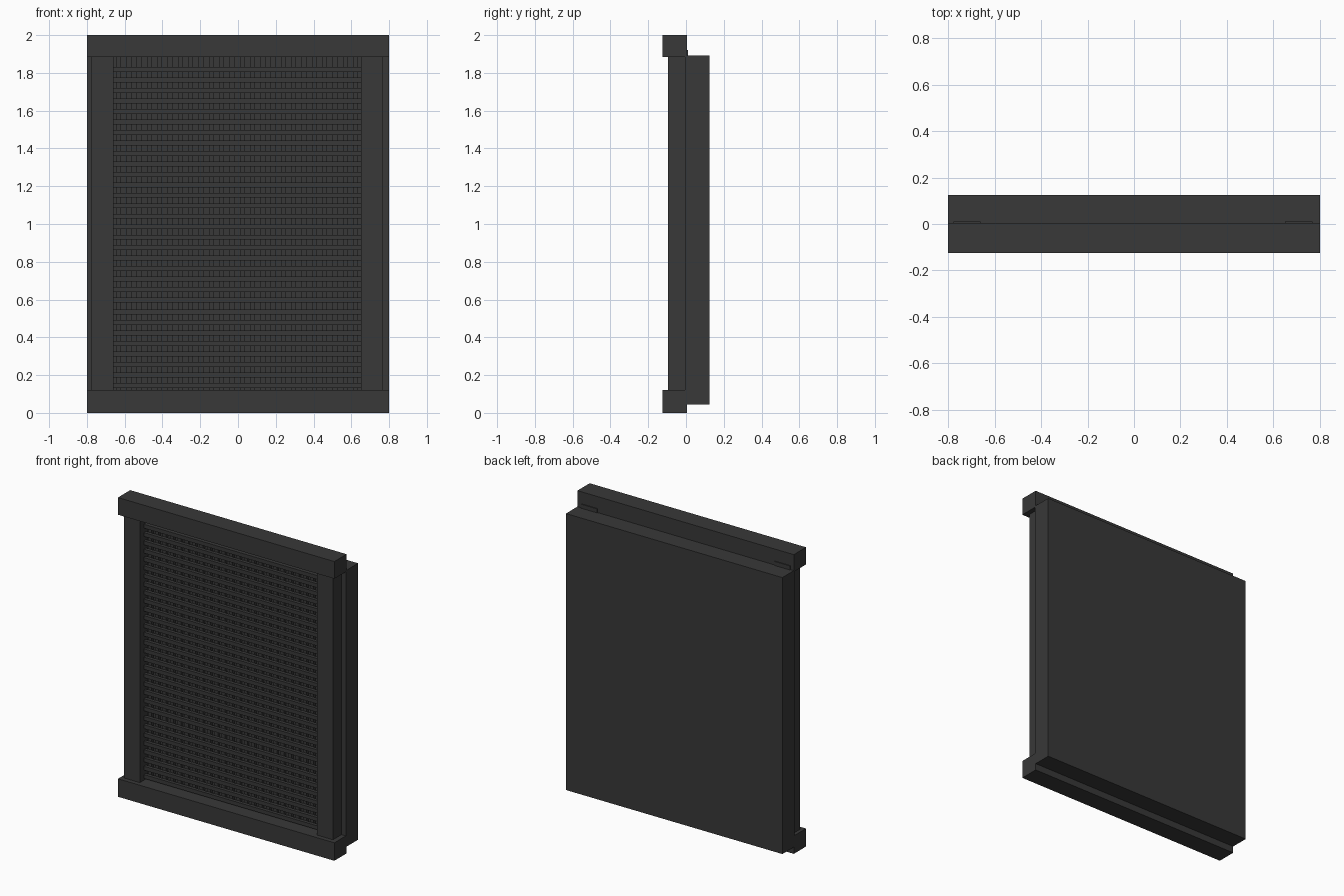
import bpy

if "Cube" in bpy.data.objects:
    bpy.data.objects.remove(bpy.data.objects["Cube"])

mat = bpy.data.materials.new("dark_grey")
mat.diffuse_color = (0.04, 0.04, 0.04, 1)
mat.use_nodes = True
mat.node_tree.nodes["Principled BSDF"].inputs["Base Color"].default_value = mat.diffuse_color


def boxes(name, spans):
    """One object made of axis-aligned boxes given as (x0, x1, y0, y1, z0, z1)."""
    verts, faces = [], []
    for x0, x1, y0, y1, z0, z1 in spans:
        b = len(verts)
        verts += [(x, y, z) for z in (z0, z1)
                  for x, y in ((x0, y0), (x1, y0), (x1, y1), (x0, y1))]
        faces += [[b + 3, b + 2, b + 1, b], [b + 4, b + 5, b + 6, b + 7]]
        faces += [[b + i, b + (i + 1) % 4, b + 4 + (i + 1) % 4, b + 4 + i] for i in range(4)]
    mesh = bpy.data.meshes.new(name)
    mesh.from_pydata(verts, [], faces)
    mesh.materials.append(mat)
    ob = bpy.data.objects.new(name, mesh)
    bpy.context.collection.objects.link(ob)
    return ob


# Solid panel at the rear
boxes("back_panel", [(-0.8, 0.8, -0.004, 0.125, 0.045, 1.893)])

# Top and bottom rails
boxes("top_rail", [(-0.8, 0.8, -0.125, 0.004, 1.885, 2.0)])
boxes("bottom_rail", [(-0.8, 0.8, -0.125, 0.004, 0.0, 0.12)])

# Side posts, their upper ends poking out behind the top rail
boxes("left_post", [(-0.777, -0.66, -0.094, 0.01, 0.09, 1.92)])
boxes("right_post", [(0.65, 0.768, -0.094, 0.01, 0.09, 1.92)])

# Horizontal grille bars
slats = []
for i in range(31):
    z = 1.818 - 0.0555 * i - (0.008 if i > 22 else 0)
    slats.append((-0.67, 0.66, -0.052, -0.03, z - 0.013, z + 0.013))
boxes("grille_slats", slats)

# Vertical grille bars behind them
pitch = 1.31 / 24
bars = []
for i in range(24):
    x = -0.66 + pitch * (i + 0.5)
    bars.append((x - 0.013, x + 0.013, -0.03, -0.01, 0.1, 1.9))
boxes("grille_bars", bars)
